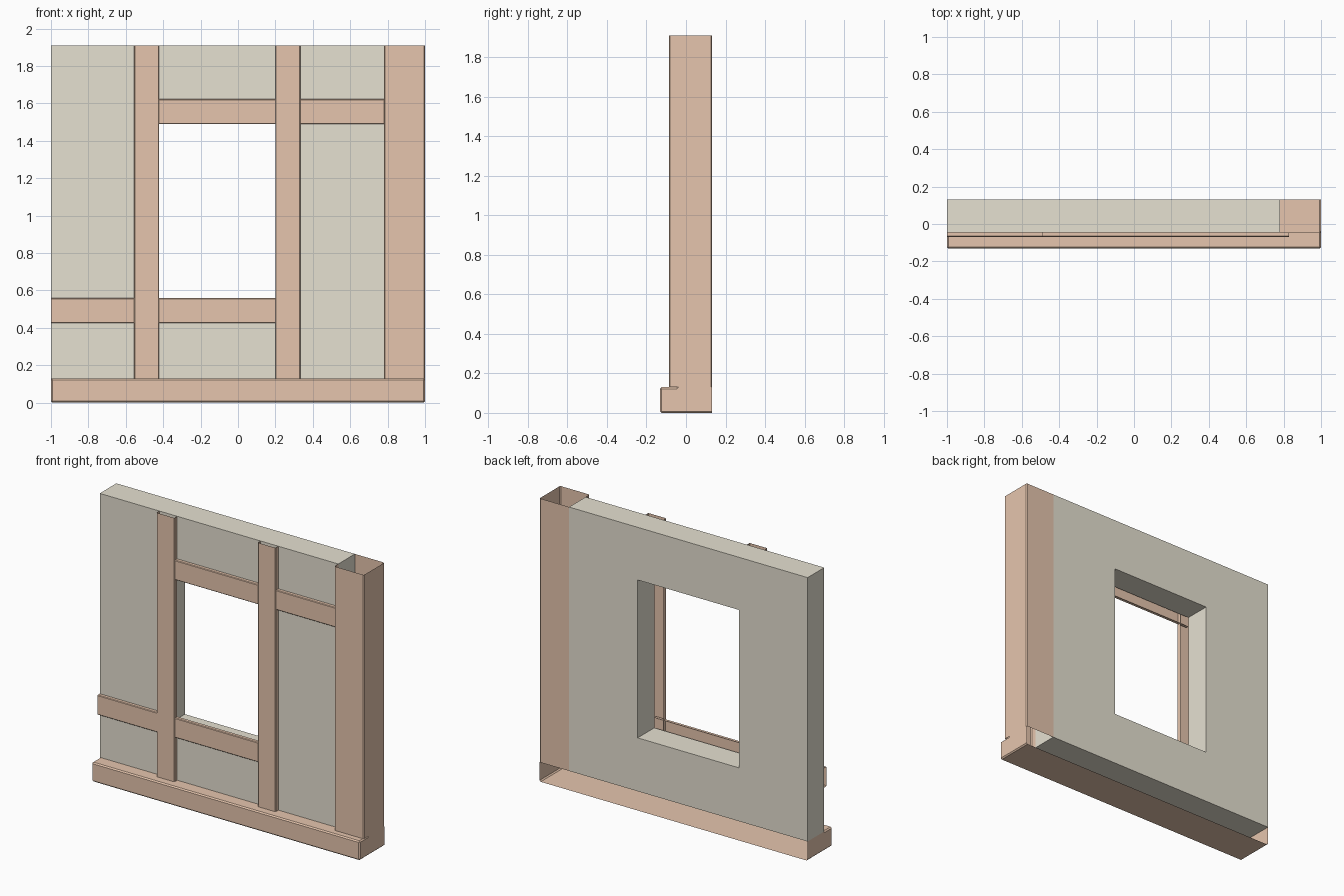
import bpy, bmesh
from mathutils import Vector

if "Cube" in bpy.data.objects:
    bpy.data.objects.remove(bpy.data.objects["Cube"])


def material(name, color):
    m = bpy.data.materials.new(name)
    m.diffuse_color = (*color, 1)
    m.use_nodes = True
    m.node_tree.nodes["Principled BSDF"].inputs["Base Color"].default_value = m.diffuse_color
    return m


WOOD = material("timber", (0.79, 0.56, 0.42))
PLASTER = material("plaster", (0.79, 0.75, 0.64))

BACK, WALL_FRONT = 0.132, -0.045
SILL_TOP, TOP, POST_X = 0.13, 1.91, 0.78


def add_object(name, bm, mat):
    mesh = bpy.data.meshes.new(name)
    bm.to_mesh(mesh)
    bm.free()
    mesh.materials.append(mat)
    ob = bpy.data.objects.new(name, mesh)
    bpy.context.collection.objects.link(ob)
    return ob


def timber(name, lo, hi, open_sides, cut_side=None, bevel=0.004):
    """Hollow box without its open sides; cut_side is removed behind the wall front."""
    bm = bmesh.new()
    bmesh.ops.create_cube(bm, size=1)
    lo, hi = Vector(lo), Vector(hi)
    for v in bm.verts:
        v.co = [lo[i] if v.co[i] < 0 else hi[i] for i in range(3)]
    bm.normal_update()
    if cut_side:
        bmesh.ops.bisect_plane(bm, geom=bm.verts[:] + bm.edges[:] + bm.faces[:],
                               plane_co=(0, WALL_FRONT, 0), plane_no=(0, 1, 0))
        bm.normal_update()
    doomed = [f for f in bm.faces
              if any(f.normal.dot(Vector(s)) > 0.9 for s in open_sides)
              or (cut_side and f.normal.dot(Vector(cut_side)) > 0.9
                  and f.calc_center_median().y > WALL_FRONT)]
    bmesh.ops.delete(bm, geom=doomed, context='FACES')
    ob = add_object(name, bm, WOOD)
    mod = ob.modifiers.new("worn_edges", 'BEVEL')
    mod.width, mod.segments, mod.limit_method = bevel, 1, 'ANGLE'
    return ob


LEFT, RIGHT = (-1, 0, 0), (1, 0, 0)
REAR, UP, DOWN = (0, 1, 0), (0, 0, 1), (0, 0, -1)

# Plaster wall panel with a window opening
bm = bmesh.new()


def loop(x0, x1, z0, z1):
    return [bm.verts.new((x, WALL_FRONT, z))
            for x, z in ((x0, z0), (x1, z0), (x1, z1), (x0, z1))]


outer = loop(-1, POST_X, SILL_TOP, TOP)
inner = loop(-0.488, 0.268, 0.49, 1.555)
faces = [bm.faces.new((outer[i], outer[(i + 1) % 4], inner[(i + 1) % 4], inner[i]))
         for i in range(4)]
ext = bmesh.ops.extrude_face_region(bm, geom=faces, use_keep_orig=True)
bmesh.ops.translate(bm, vec=(0, BACK - WALL_FRONT, 0),
                    verts=[g for g in ext["geom"] if isinstance(g, bmesh.types.BMVert)])
bmesh.ops.recalc_face_normals(bm, faces=bm.faces)
add_object("wall_panel", bm, PLASTER)

# Ground sill: open at the back and under the wall
timber("ground_sill", (-1, -0.132, 0), (1, BACK, SILL_TOP), [REAR], UP, 0.008)

# Corner post: open ended, inner side closed by the wall
timber("corner_post", (POST_X, -0.087, SILL_TOP), (1, BACK, TOP), [UP, DOWN], LEFT, 0.006)

# Studs on both sides of the window
for name, x in (("left_stud", -0.555), ("right_stud", 0.2)):
    timber(name, (x, -0.075, SILL_TOP), (x + 0.133, WALL_FRONT, TOP), [REAR, UP, DOWN])

# Rails below and above the window
for name, x0, x1, z in (("lower_rail", -1, 0.268, 0.426), ("upper_rail", -0.488, 0.83, 1.49)):
    timber(name, (x0, -0.069, z), (x1, WALL_FRONT, z + 0.133), [REAR, LEFT, RIGHT])
